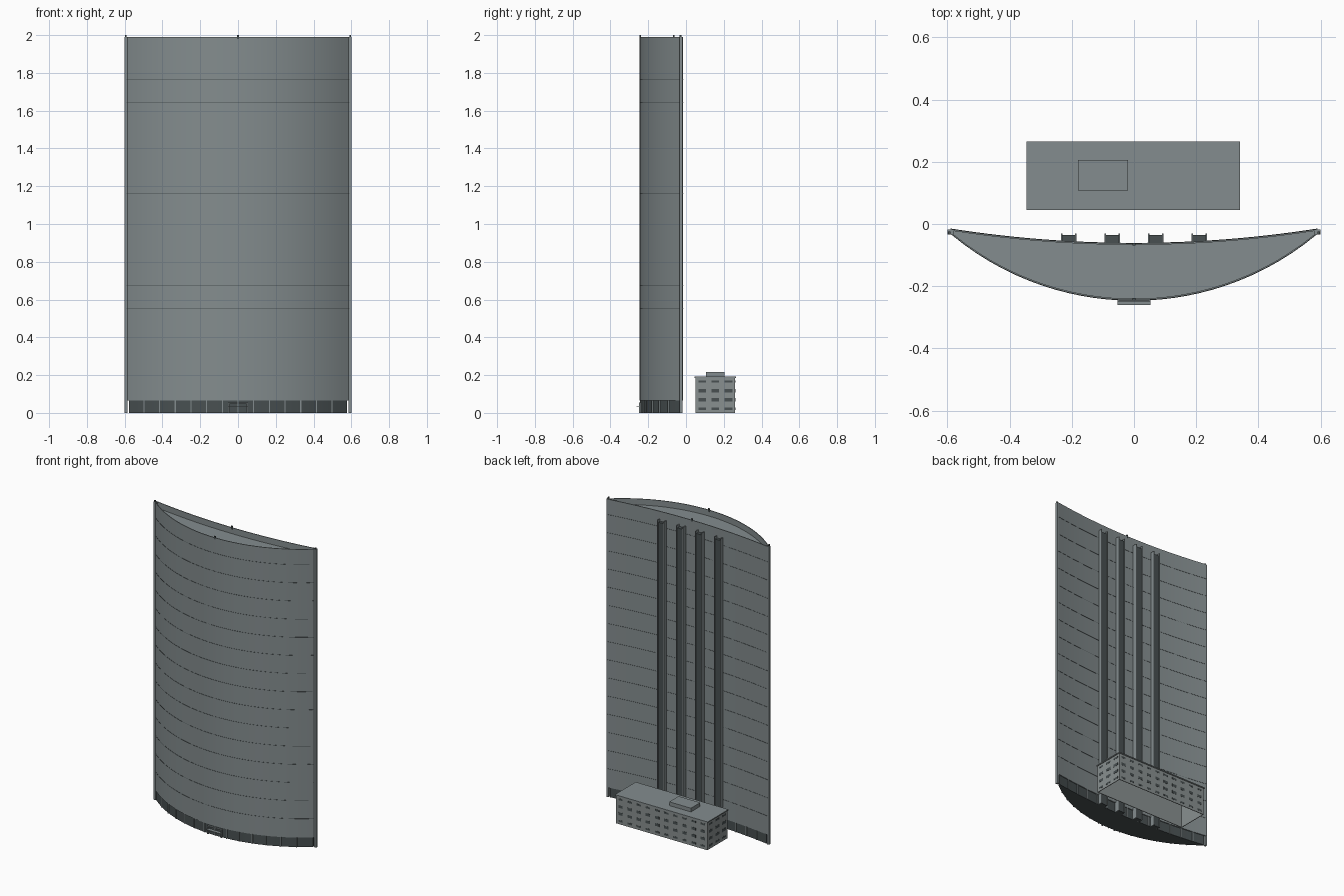
import bpy, bmesh, math

cube = bpy.data.objects.get("Cube")
if cube:
    bpy.data.objects.remove(cube, do_unlink=True)


def material(name, color):
    m = bpy.data.materials.new(name)
    m.use_nodes = True
    m.diffuse_color = (*color, 1)
    m.node_tree.nodes["Principled BSDF"].inputs["Base Color"].default_value = (*color, 1)
    return m


FACADE = material("grey facade", (0.23, 0.265, 0.272))
DARK = material("dark glass", (0.065, 0.08, 0.083))
CONCRETE = material("pale concrete", (0.25, 0.277, 0.277))


def finish(name, bm, mat, smooth=False):
    bmesh.ops.recalc_face_normals(bm, faces=bm.faces)
    mesh = bpy.data.meshes.new(name)
    bm.to_mesh(mesh)
    bm.free()
    mesh.materials.append(mat)
    ob = bpy.data.objects.new(name, mesh)
    bpy.context.collection.objects.link(ob)
    if smooth:
        bpy.ops.object.select_all(action="DESELECT")
        ob.select_set(True)
        bpy.context.view_layer.objects.active = ob
        bpy.ops.object.shade_smooth_by_angle(angle=math.radians(30))
    return ob


def add_box(bm, x0, x1, y0, y1, z0, z1):
    vs = bmesh.ops.create_cube(bm, size=1)["verts"]
    for v in vs:
        v.co = (x0 + (v.co.x + 0.5) * (x1 - x0),
                y0 + (v.co.y + 0.5) * (y1 - y0),
                z0 + (v.co.z + 0.5) * (z1 - z0))


def boxes(name, mat, items):
    bm = bmesh.new()
    for b in items:
        add_box(bm, *b)
    return finish(name, bm, mat)


HALF, FRONT_END, BACK_END, FRONT_SAG, BACK_SAG = 0.59, -0.03, -0.016, 0.215, 0.046
SEG = 28


def arc_y(x, end, sag):
    """Depth of a shallow circular arc with chord ends at +-HALF."""
    r = (HALF ** 2 + sag ** 2) / (2 * sag)
    return end - (math.sqrt(r * r - x * x) - (r - sag))


def front_y(x):
    return arc_y(x, FRONT_END, FRONT_SAG)


def back_y(x):
    return arc_y(x, BACK_END, BACK_SAG)


def lens(inset=0.0):
    """Crescent plan outline, moved inward by inset."""
    half = HALF - 2 * max(inset, 0)
    xs = [half * (2 * i / SEG - 1) for i in range(SEG + 1)]
    front = [(x, front_y(x) + inset) for x in xs]
    back = [(x, back_y(x) - inset) for x in reversed(xs)]
    return front + back


def prism(name, outline, z0, z1, mat, smooth=False):
    bm = bmesh.new()
    low = bm.faces.new([bm.verts.new((x, y, z0)) for x, y in outline])
    up = bmesh.ops.extrude_face_region(bm, geom=[low], use_keep_orig=True)["geom"]
    for v in (g for g in up if isinstance(g, bmesh.types.BMVert)):
        v.co.z = z1
    return finish(name, bm, mat, smooth)


# Tower body, recessed roof and parapet
BASE_TOP, ROOF, TOP = 0.065, 1.95, 1.99
prism("tower_body", lens(), BASE_TOP, ROOF, FACADE, True)
bm = bmesh.new()
outer, inner = lens(), lens(0.005)
rings = [[bm.verts.new((x, y, z)) for x, y in loop]
         for loop, z in ((outer, ROOF), (outer, TOP), (inner, TOP), (inner, ROOF))]
n = len(outer)
for a, b in zip(rings, rings[1:]):
    for i in range(n):
        j = (i + 1) % n
        bm.faces.new((a[i], a[j], b[j], b[i]))
finish("parapet", bm, FACADE, True)

# Thin floor joints round the facade
for i in range(15):
    z = 0.19 + i * 0.1212
    prism(f"floor_joint_{i + 1}", lens(-0.0015), z, z + 0.001, DARK)

# Dark glazed ground floor with pale mullions on both faces
prism("ground_floor", lens(0.006), 0, BASE_TOP, DARK, True)
mullions = []
for i in range(-6, 7):
    x = i * 0.083
    for y in (front_y(x) + 0.005, back_y(x) - 0.005):
        mullions.append((x - 0.003, x + 0.003, y - 0.004, y + 0.004, 0, BASE_TOP))
boxes("mullions", FACADE, mullions)

# Entrance portal and canopy
fy = front_y(0)
boxes("entrance_frame", FACADE, [
    (-0.053, -0.046, fy - 0.004, fy + 0.02, 0, 0.056),
    (0.046, 0.053, fy - 0.004, fy + 0.02, 0, 0.056),
    (-0.053, 0.053, fy - 0.004, fy + 0.02, 0.05, 0.056)])
boxes("entrance_canopy", FACADE, [(-0.053, 0.053, fy - 0.016, fy + 0.01, 0.03, 0.034)])

# End posts at the two tips, with small caps and roof markers
boxes("end_posts", FACADE, [(s * 0.593 - 0.007, s * 0.593 + 0.007, -0.034, -0.018, 0, TOP)
                            for s in (-1, 1)])
boxes("roof_markers", DARK,
      [(s * 0.593 - 0.004, s * 0.593 + 0.004, -0.034, -0.024, TOP, 2) for s in (-1, 1)]
      + [(-0.005, 0.005, y - 0.004, y + 0.004, TOP - 0.01, 2)
         for y in (fy + 0.003, back_y(0) - 0.003)])

# Four rear shafts: dark core between two pale side plates
cores, plates = [], []
for x in (-0.21, -0.07, 0.07, 0.21):
    wall = back_y(x) - 0.01
    cores.append((x - 0.021, x + 0.021, wall, -0.036, 0, 1.925))
    for s in (-1, 1):
        c = x + s * 0.0225
        plates.append((c - 0.0025, c + 0.0025, wall, -0.03, 0, 1.94))
boxes("shaft_cores", DARK, cores)
boxes("shaft_side_plates", FACADE, plates)

# Annex: open-bottomed walls, roof slab and rooftop plant room
X0, X1, Y0, Y1, H, T = -0.34, 0.335, 0.05, 0.26, 0.185, 0.004
boxes("annex_walls", CONCRETE, [
    (X0, X1, Y0, Y0 + T, 0, H), (X0, X1, Y1 - T, Y1, 0, H),
    (X0, X0 + T, Y0 + T, Y1 - T, 0, H), (X1 - T, X1, Y0 + T, Y1 - T, 0, H)])
boxes("annex_roof", FACADE, [(X0 - 0.005, X1 + 0.005, Y0 - 0.005, Y1 + 0.005, H, 0.192)])
boxes("plant_room", FACADE, [(-0.18, -0.02, 0.107, 0.205, 0.192, 0.217)])

# Annex windows: thin plates in four rows on every wall
windows = []
P = 0.001
for z in (0.022, 0.07, 0.118, 0.166):
    tall = 0.006 if z in (0.022, 0.166) else 0.009
    z0, z1 = z - tall, z + tall
    for i in range(10):
        x = X0 + (i + 0.5) * (X1 - X0) / 10
        for y in (Y0, Y1):
            windows.append((x - 0.016, x + 0.016, y - P, y + P, z0, z1))
    for i in range(3):
        y = Y0 + (i + 0.5) * (Y1 - Y0) / 3
        for x in (X0, X1):
            windows.append((x - P, x + P, y - 0.02, y + 0.02, z0, z1))
boxes("annex_windows", DARK, windows)
